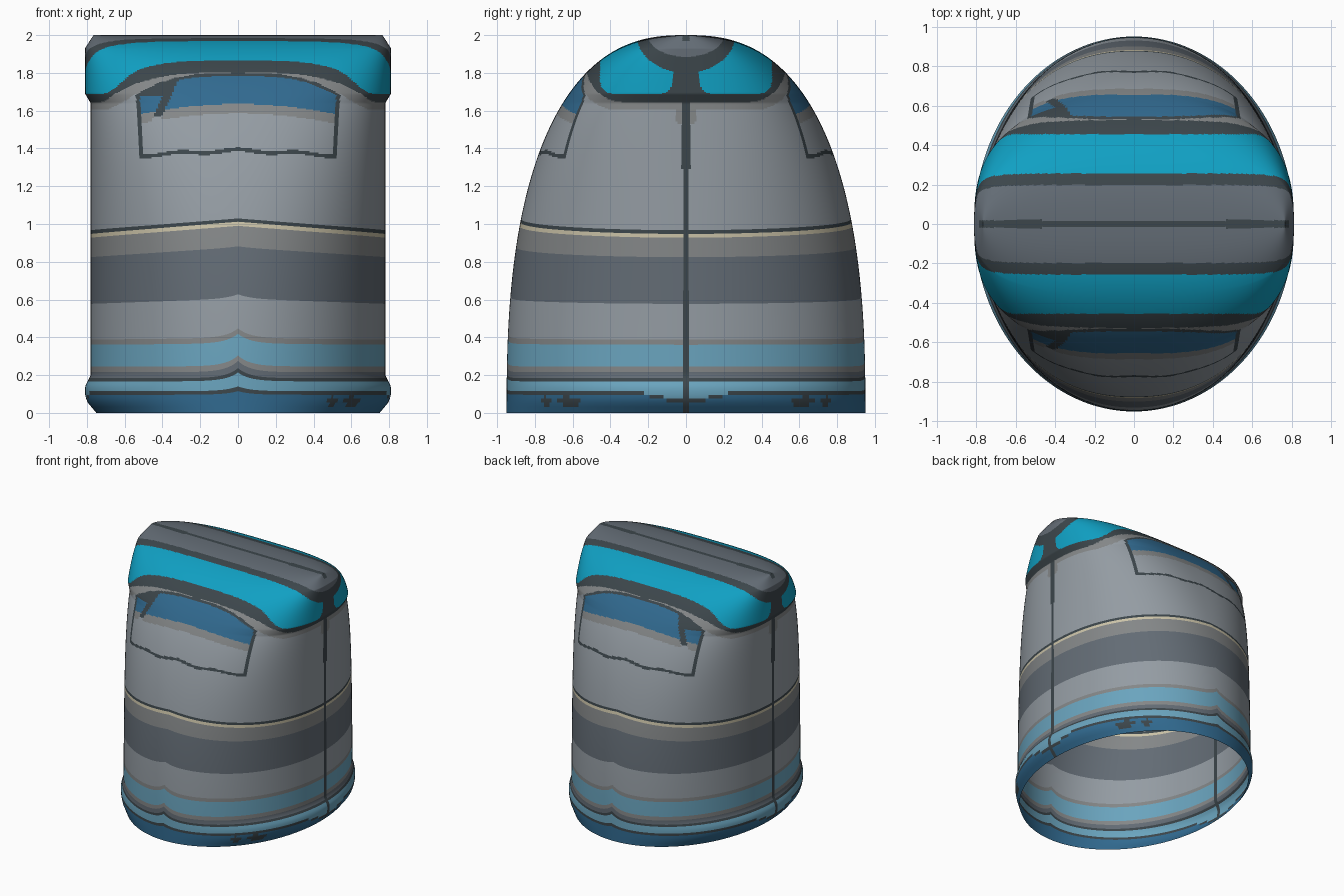
import bpy, bmesh
from math import sin, cos, pi, exp, hypot

cube = bpy.data.objects.get("Cube")
if cube:
    bpy.data.objects.remove(cube)

HEIGHT, HALF_DEPTH = 2.0, 0.95
SEGMENTS, ROWS = 400, 280


def srgb(r, g, b):
    def lin(c):
        c /= 255
        return c / 12.92 if c <= 0.04045 else ((c + 0.055) / 1.055) ** 2.4
    return (lin(r), lin(g), lin(b), 1)


COLOURS = {
    "light grey": srgb(148, 156, 163),
    "warm grey": srgb(132, 135, 136),
    "slate": srgb(99, 108, 117),
    "charcoal": srgb(60, 70, 75),
    "teal": srgb(16, 160, 195),
    "deep blue": srgb(49, 106, 144),
    "light blue": srgb(106, 164, 190),
    "cream": srgb(203, 195, 168),
}
NAMES = list(COLOURS)


def make_material(name):
    mat = bpy.data.materials.new(name)
    mat.use_nodes = True
    mat.diffuse_color = COLOURS[name]
    mat.node_tree.nodes["Principled BSDF"].inputs["Base Color"].default_value = COLOURS[name]
    return mat


def ramp(v, points):
    """Piecewise linear lookup."""
    if v <= points[0][0]:
        return points[0][1]
    for (a, fa), (b, fb) in zip(points, points[1:]):
        if v <= b:
            return fa + (fb - fa) * (v - a) / (b - a)
    return points[-1][1]


# Half width by height: flared hem and flared crown
WIDTH = [(0, .75), (.06, .80), (.1, .81), (.14, .81), (.2, .78),
         (1.64, .78), (1.69, .81), (1.93, .81), (2, .765)]
# How far the bands rise towards the middle, and their pointed centre
RISE = [(.3, 0), (.6, .03), (.95, .065), (1.35, 0)]
PEAK = [(0, 0), (.1, .02), (.2, .06), (.4, .05), (.6, .02), (.9, 0)]
# Upper limit of each horizontal band
BANDS = [(.105, "deep blue"), (.12, "charcoal"), (.172, "light blue"),
         (.185, "charcoal"), (.215, "slate"), (.245, "warm grey"),
         (.355, "light blue"), (.385, "warm grey"), (.58, "light grey"),
         (.82, "slate"), (.927, "warm grey"), (.952, "cream"), (.972, "charcoal")]


def shell_point(t, angle):
    """Superellipse section that flattens to a ridge at the crown."""
    c, s = cos(angle), sin(angle)
    u = abs(c)
    z = min(HEIGHT, t + ramp(t, RISE) * (1 - u) + ramp(t, PEAK) * exp(-u * 12))
    depth = HALF_DEPTH * max(0, 1 - (z / HEIGHT) ** 2.5) ** 0.4
    n = 2 + 0.95 * (z / 1.9) ** 3
    r = (abs(c) ** n + abs(s) ** n) ** (-1 / n)
    return ramp(z, WIDTH) * c * r, depth * s * r, z


def in_arch(y, z, y0, y1, z0, r):
    """Inside a region open at the top with rounded lower corners."""
    if not (y0 < y < y1 and z > z0):
        return False
    dy = max(y0 + r - y, y - (y1 - r), 0)
    dz = max(z0 + r - z, 0)
    return hypot(dy, dz) < r or z > z0 + r


def panel_colour(x, z):
    """Pocket with a blue window, on the front and the back."""
    u = abs(x)
    top = 1.80 - .11 * (u / .53) ** 3
    bottom = 1.40 - .025 * u / .5 + .006 * cos(u * 20)
    side = .52 + .02 * min(1, (z - 1.37) / .25)
    window = 1.635 - .05 * (x / .5) ** 2
    if u > side or z > top or z < bottom - .02:
        return None
    if u > side - .02 or z > top - .016 or z < bottom:
        return "charcoal"
    divider = -.425 + (z - 1.57) * .45
    if abs(x - divider) < .022:
        return "charcoal" if z > window - .03 else None
    if x < divider and z > 1.675:
        return "charcoal"
    if z > window:
        return "deep blue"
    return "warm grey" if z > window - .05 else "light grey"


def face_colour(x, y, z, t):
    ay = abs(y)
    # Crown: centre ridge, slate top, teal bands, dark surround
    if ay < .019 and (z > 1.97 or z < 1.66):
        return "charcoal"
    if hypot(ay / .2, (HEIGHT - z) / .115) < 1:
        return "slate"
    if in_arch(ay, z, .07, .455, 1.69, .07) and hypot(ay / .26, (HEIGHT - z) / .2) > 1:
        return "teal"
    if in_arch(ay, z, -.53, .53, 1.645, .2):
        return "charcoal"
    # Pockets
    if z > 1.3 and ay > .3:
        colour = panel_colour(x, z)
        if colour:
            return colour
    # Soft border below the crown and along the side seams
    if in_arch(ay, z, -.57, .57, 1.605, .2) or (ay < .05 and z > 1.53):
        return "warm grey"
    # Hem spots
    for cx, rx in ((.5, .025), (.6, .045)):
        if hypot((x - cx) / rx, (z - .063) / .024) < 1:
            return "charcoal"
    # Horizontal bands, dipping at the side seams near the hem
    if t < .165:
        t = min(.165, t + .05 * exp(-(y / .2) ** 2))
    for limit, colour in BANDS:
        if t < limit:
            return colour
    return "light grey"


# Shell, open at the bottom
bm = bmesh.new()
levels = [HEIGHT * sin(pi / 2 * i / ROWS) ** 0.8 for i in range(ROWS + 1)]
rings = [[bm.verts.new(shell_point(t, 2 * pi * k / SEGMENTS)) for k in range(SEGMENTS)]
         for t in levels]
for i in range(ROWS):
    mid = (levels[i] + levels[i + 1]) / 2
    for k in range(SEGMENTS):
        j = (k + 1) % SEGMENTS
        quad = (rings[i][k], rings[i][j], rings[i + 1][j], rings[i + 1][k])
        face = bm.faces.new(quad)
        x, y, z = sum((v.co for v in quad), quad[0].co * 0) / 4
        face.material_index = NAMES.index(face_colour(x, y, z, mid))
        face.smooth = True
# Close the ridge
bmesh.ops.remove_doubles(bm, verts=rings[-1], dist=0.0005)

mesh = bpy.data.meshes.new("knitted_shell")
bm.to_mesh(mesh)
bm.free()
for name in NAMES:
    mesh.materials.append(make_material(name))
shell = bpy.data.objects.new("knitted_shell", mesh)
bpy.context.collection.objects.link(shell)
